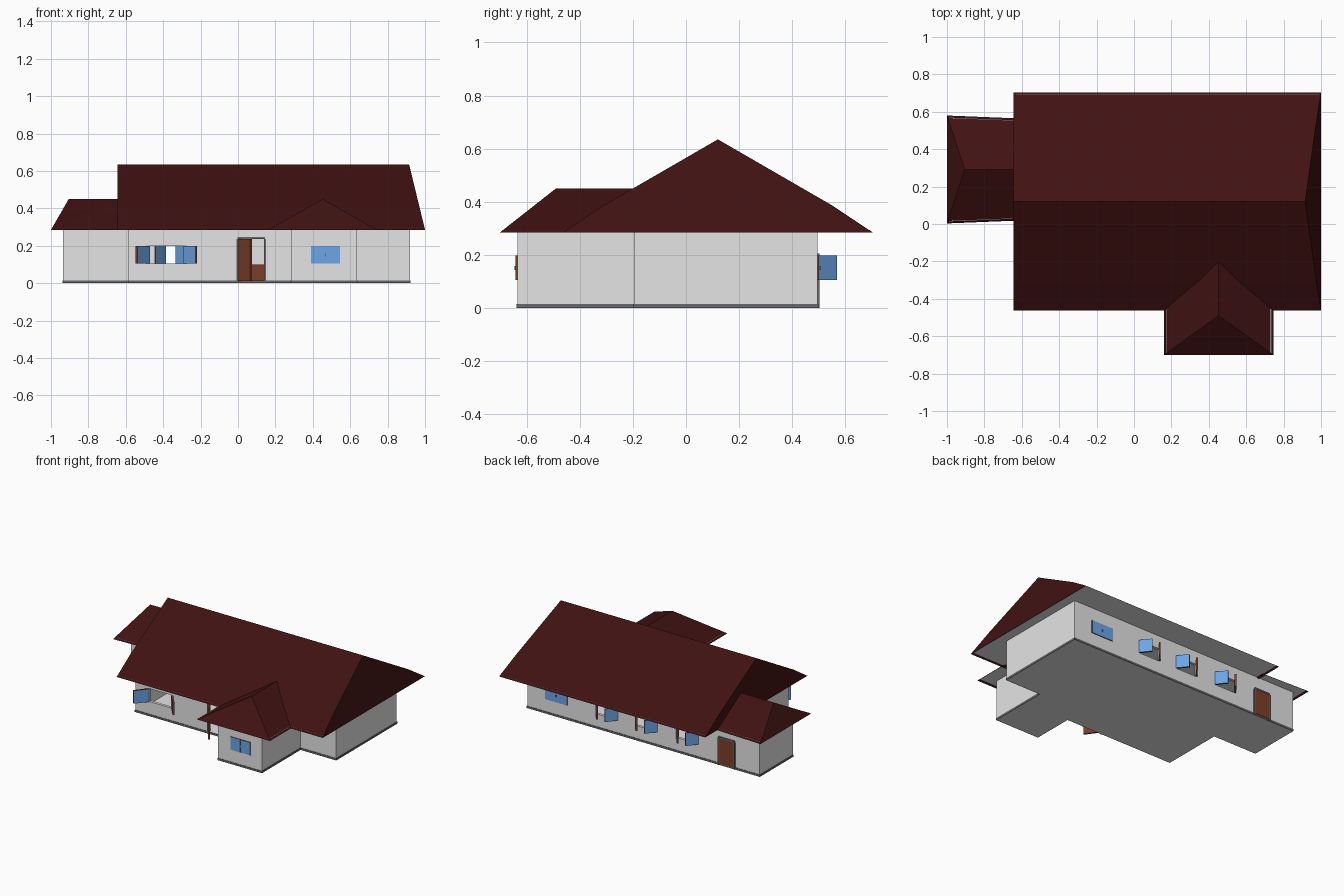
import bpy, bmesh, math
from mathutils import Matrix, Vector

if "Cube" in bpy.data.objects:
    bpy.data.objects.remove(bpy.data.objects["Cube"])


def material(name, r, g, b):
    m = bpy.data.materials.new(name)
    m.diffuse_color = (r, g, b, 1)
    m.use_nodes = True
    m.node_tree.nodes["Principled BSDF"].inputs["Base Color"].default_value = m.diffuse_color
    return m


WALL = material("wall white", 0.78, 0.78, 0.78)
ROOF = material("roof dark red", 0.052, 0.006, 0.006)
GLASS = material("window blue", 0.15, 0.38, 0.80)
WOOD = material("wood brown", 0.20, 0.05, 0.022)
STONE = material("plinth grey", 0.14, 0.14, 0.15)


def finish(name, bm, *mats):
    bmesh.ops.recalc_face_normals(bm, faces=bm.faces)
    me = bpy.data.meshes.new(name)
    bm.to_mesh(me)
    bm.free()
    ob = bpy.data.objects.new(name, me)
    bpy.context.collection.objects.link(ob)
    for m in mats:
        me.materials.append(m)
    return ob


def prism(name, pts, z0, z1, mat):
    bm = bmesh.new()
    f = bm.faces.new([bm.verts.new((x, y, z0)) for x, y in pts])
    ext = bmesh.ops.extrude_face_region(bm, geom=[f])["geom"]
    for v in ext:
        if isinstance(v, bmesh.types.BMVert):
            v.co.z = z1
    return finish(name, bm, mat)


def box(name, x0, x1, y0, y1, z0, z1, mat):
    return prism(name, [(x0, y0), (x1, y0), (x1, y1), (x0, y1)], z0, z1, mat)


def roof(name, pts):
    # Closed hull with a recessed pale soffit underneath
    bm = bmesh.new()
    for p in pts:
        bm.verts.new(p)
    bmesh.ops.convex_hull(bm, input=bm.verts)
    bmesh.ops.dissolve_limit(bm, angle_limit=0.01, verts=bm.verts, edges=bm.edges)
    bmesh.ops.recalc_face_normals(bm, faces=bm.faces)
    under = [f for f in bm.faces if f.normal.z < -0.95]
    bmesh.ops.inset_region(bm, faces=under, thickness=0.015, depth=0)
    for f in under:
        f.material_index = 1
    for v in {v for f in under for v in f.verts}:
        v.co.z += 0.008
    return finish(name, bm, ROOF, WALL)


def leaf(name, x, y, angle, w, z0, z1, face, t=0.012):
    # Hinged panel: broad sides use the face colour, thin edges are wood
    bm = bmesh.new()
    bmesh.ops.create_cube(bm, size=1)
    for f in bm.faces:
        f.material_index = 0 if abs(f.normal.y) > 0.5 else 1
    for v in bm.verts:
        v.co = Vector(((v.co.x + 0.5) * w, v.co.y * t, z0 + (v.co.z + 0.5) * (z1 - z0)))
    bm.transform(Matrix.Translation((x, y, 0)) @ Matrix.Rotation(math.radians(angle), 4, 'Z'))
    return finish(name, bm, face, WOOD)


# Walls: hollow footprint with openings cut through
OUT = [(-.585, -.335), (.285, -.335), (.285, -.635), (.635, -.635), (.635, -.195),
       (.92, -.195), (.92, .495), (-.935, .495), (-.935, .115), (-.585, .115)]
T = 0.02
INN = [(-.585 + T, -.335 + T), (.285 + T, -.335 + T), (.285 + T, -.635 + T),
       (.635 - T, -.635 + T), (.635 - T, -.195 + T), (.92 - T, -.195 + T),
       (.92 - T, .495 - T), (-.935 + T, .495 - T), (-.935 + T, .115 + T), (-.585 + T, .115 + T)]
walls = prism("walls", OUT, 0, 0.293, WALL)
Z0, Z1 = 0.105, 0.198
BACK = [0.285, -0.03, -0.36]
cuts = [prism("cut_rooms", INN, 0.012, 0.4, WALL),
        box("cut_front_window", -.475, -.29, -.4, -.28, Z0, Z1, WALL),
        box("cut_front_door", 0, .14, -.4, -.28, 0.0121, .235, WALL)]
for c in BACK:
    cuts.append(box("cut_back_window", c - .085, c + .085, .44, .55, Z0, Z1, WALL))
bpy.context.view_layer.objects.active = walls
for c in cuts:
    c.hide_render = True
    mod = walls.modifiers.new("cut", 'BOOLEAN')
    mod.operation, mod.solver, mod.object = 'DIFFERENCE', 'EXACT', c
    bpy.ops.object.modifier_apply(modifier=mod.name)
for c in cuts:
    bpy.data.objects.remove(c)

# Plinth band along every outer wall
P = 0.003
for i, (a, b) in enumerate(zip(OUT, OUT[1:] + OUT[:1])):
    xs, ys = sorted((a[0], b[0])), sorted((a[1], b[1]))
    box("plinth_band", xs[0] - P, xs[1] + P, ys[0] - P, ys[1] + P, 0.0005, 0.015, STONE)

# Roofs: main block, left wing, front bay
E = 0.285
main = [(-.645, .12, .635), (.915, .12, .635)]
for s in (-1, 1):
    main += [(-.645, .12 + s * .4275, .388), (.975, .12 + s * .4275, .388),
             (-.645, .12 + s * .5825, E), (1, .12 + s * .5825, E)]
roof("main_roof", main)
roof("wing_roof", [(-1, .003, E), (-1, .58, E), (-.63, .018, E), (-.63, .565, E),
                   (-.905, .2915, .45), (-.63, .2915, .45)])
roof("bay_roof", [(.16, -.70, E), (.745, -.70, E), (.16, -.445, E), (.745, -.445, E),
                  (.4525, -.49, .45), (.4525, -.19, .45)])

# Open front window: leaves swung wide
leaf("front_window_leaf_left", -.475, -.337, -130, .105, Z0, Z1, GLASS)
leaf("front_window_leaf_right", -.29, -.337, -50, .105, Z0, Z1, GLASS)
# Open back windows: leaves half open
for c in BACK:
    leaf("back_window_leaf", c + .085, .495, 128, .088, Z0, Z1, GLASS)
    leaf("back_window_leaf", c - .085, .495, 52, .088, Z0, Z1, GLASS)


def closed_window(x0, x1, y, s):
    # Two closed leaves with a thin bar and a handle
    w = (x1 - x0) / 2
    for x in (x0, x0 + w + .001):
        leaf("closed_window_leaf", x, y, 0, w - .001, Z0, Z1, GLASS)
    m = (x0 + x1) / 2
    ys = sorted((y, y + s * .011))
    box("window_handle", m - .003, m + .003, ys[0], ys[1], .143, .158, STONE)


closed_window(.39, .545, -.635, -1)
closed_window(.60, .775, .495, 1)

# Doors with grey frames
leaf("front_door", .003, -.338, -54, .112, .012, .235, WOOD)
leaf("back_door", -.732, .495, 0, .12, .012, .195, WOOD)
for name, x0, x1, y, top in (("front_door_frame", 0, .14, -.335, .235),
                             ("back_door_frame", -.732, -.612, .495, .195)):
    ya, yb = y - .008, y + .008
    box(name + "_left", x0 - .009, x0, ya, yb, 0.001, top, STONE)
    box(name + "_right", x1, x1 + .009, ya, yb, 0.001, top, STONE)
    box(name + "_top", x0 - .004, x1 + .004, ya, yb, top, top + .011, STONE)

# Low cabinet seen through the front door
box("cabinet", .06, .22, .05, .12, .012, .10, WOOD)
